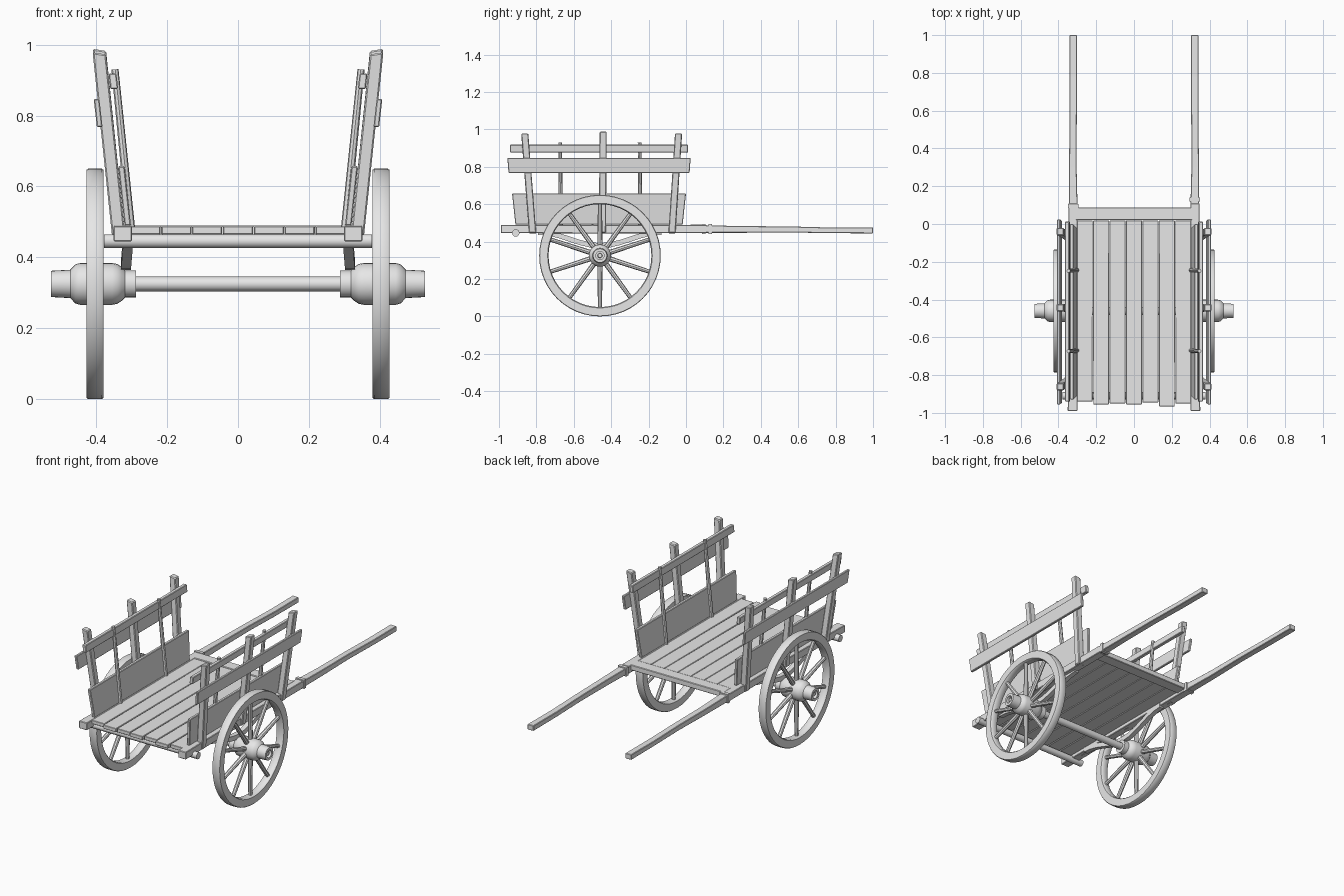
import bpy, bmesh, math
from mathutils import Vector

cube = bpy.data.objects.get("Cube")
if cube:
    bpy.data.objects.remove(cube, do_unlink=True)

mat = bpy.data.materials.new("plain grey wood")
mat.use_nodes = True
GREY = (0.8, 0.8, 0.8, 1)
mat.diffuse_color = GREY
mat.node_tree.nodes["Principled BSDF"].inputs["Base Color"].default_value = GREY

AXLE_Y, AXLE_Z, WHEEL_X = -0.46, 0.325, 0.403


def loft(name, rings, loop=False, smooth=False, mirror=True, bevel=0.0):
    """Skin a list of point rings; loop joins the last ring to the first."""
    bm = bmesh.new()
    vs = [[bm.verts.new(p) for p in ring] for ring in rings]
    n = len(vs[0])
    pairs = list(zip(vs, vs[1:])) + ([(vs[-1], vs[0])] if loop else [])
    for a, b in pairs:
        for i in range(n):
            j = (i + 1) % n
            bm.faces.new((a[i], a[j], b[j], b[i]))
    if not loop:
        bm.faces.new(vs[0])
        bm.faces.new(vs[-1])
    bmesh.ops.recalc_face_normals(bm, faces=bm.faces)
    mesh = bpy.data.meshes.new(name)
    bm.to_mesh(mesh)
    bm.free()
    mesh.materials.append(mat)
    ob = bpy.data.objects.new(name, mesh)
    bpy.context.collection.objects.link(ob)
    if smooth:
        bpy.ops.object.select_all(action='DESELECT')
        ob.select_set(True)
        bpy.context.view_layer.objects.active = ob
        bpy.ops.object.shade_smooth_by_angle(angle=math.radians(40))
    if bevel:
        mod = ob.modifiers.new("worn_edges", 'BEVEL')
        mod.width, mod.segments = bevel, 1
    if mirror:
        ob.modifiers.new("other_side", 'MIRROR')
    return ob


def lathe(name, profile, seg=40, **kw):
    """Turn (x, radius) points about the wheel axis."""
    rings = []
    for x, r in profile:
        rings.append([(x, AXLE_Y + r * math.cos(t), AXLE_Z + r * math.sin(t))
                      for t in (math.tau * i / seg for i in range(seg))])
    return loft(name, rings, smooth=True, **kw)


def rod(name, a, b, ra, rb, seg=8, **kw):
    """Tapered round stick from a to b."""
    a, b = Vector(a), Vector(b)
    q = (b - a).to_track_quat('Z', 'Y')
    rings = [[c + q @ Vector((r * math.cos(math.tau * i / seg), r * math.sin(math.tau * i / seg), 0))
              for i in range(seg)] for c, r in ((a, ra), (b, rb))]
    return loft(name, rings, smooth=True, **kw)


def along_y(name, stations, **kw):
    """Rectangular timber through stations (y, x, z, half width, half height)."""
    rings = [[(x + sx * w, y, z + sz * h) for sx, sz in ((-1, -1), (1, -1), (1, 1), (-1, 1))]
             for y, x, z, w, h in stations]
    return loft(name, rings, **kw)


def board(name, low, high, y0, y1, thick, flare=0.0):
    """Leaning side board; low and high are (x, z) of its inner face."""
    rings = []
    for y, s in ((y0, 1), (y1, -1)):
        yl, yh = y + s * flare, y
        rings.append([(low[0], yl, low[1]), (low[0] + thick, yl, low[1]),
                      (high[0] + thick, yh, high[1]), (high[0], yh, high[1])])
    return loft(name, rings, bevel=0.003)


# Wheels: rim, hub, spokes
lathe("wheel_rim", [(0.38, 0.28), (0.38, 0.322), (0.384, 0.325), (0.423, 0.325),
                    (0.427, 0.322), (0.427, 0.28), (0.42, 0.275), (0.387, 0.275)], seg=48, loop=True)
lathe("wheel_hub", [(0.287, 0.038), (0.318, 0.038), (0.328, 0.048), (0.34, 0.056), (0.355, 0.059),
                    (0.445, 0.059), (0.459, 0.055), (0.473, 0.04), (0.527, 0.037), (0.527, 0.022),
                    (0.505, 0.022), (0.505, 0.013), (0.52, 0.011)], seg=24)
SPOKES = 10
for i in range(SPOKES):
    t = math.tau * i / SPOKES + math.pi / 2
    c, s = math.cos(t), math.sin(t)
    rod("wheel_spoke", (WHEEL_X, AXLE_Y + 0.045 * c, AXLE_Z + 0.045 * s),
        (WHEEL_X, AXLE_Y + 0.285 * c, AXLE_Z + 0.285 * s), 0.014, 0.011)

# Axle and rear cross beam
rod("axle", (-0.3, AXLE_Y, AXLE_Z), (0.3, AXLE_Y, AXLE_Z), 0.021, 0.021, seg=12, mirror=False)
rod("rear_cross_beam", (-0.378, -0.91, 0.446), (0.378, -0.91, 0.446), 0.02, 0.02, seg=10, mirror=False)

# Curved axle bearers under the side rails
steps = 12
curve = []
for i in range(steps + 1):
    u = 2 * i / steps - 1
    drop = 0.5 + 0.5 * math.cos(math.pi * u)
    curve.append((AXLE_Y + 0.33 * u, 0.31 + 0.006 * drop, 0.45 - 0.072 * drop, 0.014, 0.014))
along_y("axle_bearer", curve, smooth=True)

# Side rails, pull shafts and the collars joining them
along_y("side_rail", [(-0.99, 0.325, 0.467, 0.026, 0.022), (-0.5, 0.322, 0.467, 0.023, 0.023),
                      (0.11, 0.322, 0.467, 0.024, 0.022)], bevel=0.003)
along_y("pull_shaft", [(0.1, 0.322, 0.467, 0.023, 0.02), (0.3, 0.324, 0.465, 0.02, 0.018),
                       (0.55, 0.322, 0.465, 0.019, 0.016), (0.78, 0.321, 0.46, 0.02, 0.015),
                       (1.0, 0.321, 0.46, 0.02, 0.016)], bevel=0.003)
for x, y in ((-0.322, 0.095), (0.322, 0.13)):
    along_y("shaft_collar", [(y - 0.01, x, 0.467, 0.027, 0.026), (y + 0.01, x, 0.467, 0.027, 0.026)],
            mirror=False)

# Floor planks with uneven rear ends, and the front cross plank
rear_ends = (-0.94, -0.955, -0.95, -0.955, -0.945, -0.965, -0.95)
pitch = 0.087
for i, y in enumerate(rear_ends):
    x = (i - 3) * pitch
    along_y("floor_plank", [(y, x, 0.476, 0.0415, 0.011), (0.018, x, 0.476, 0.0425, 0.011)],
            mirror=False, bevel=0.002)
along_y("front_cross_plank", [(0.02, 0, 0.474, 0.31, 0.016), (0.088, 0, 0.474, 0.31, 0.016)],
        mirror=False, bevel=0.003)

# Side posts, leaning outward; end posts also splay along the length
for y_low, y_high, top in ((-0.82, -0.862, 0.975), (-0.447, -0.443, 0.985), (-0.075, -0.04, 0.975)):
    rings = []
    for x, y, z in ((0.335, y_low, 0.445), (0.391, y_high, top)):
        rings.append([(x + sx * 0.019, y + sy * 0.019, z + sx * 0.003)
                      for sx, sy in ((-1, -1), (1, -1), (1, 1), (-1, 1))])
    loft("side_post", rings, bevel=0.004)

# Side boards, top rail and thin inner slats
board("lower_side_board", (0.302, 0.49), (0.32, 0.657), -0.93, 0.0, 0.018, flare=0.018)
board("outer_side_board", (0.382, 0.767), (0.391, 0.847), -0.955, 0.025, 0.016, flare=0.006)
board("top_side_rail", (0.338, 0.875), (0.343, 0.918), -0.94, 0.012, 0.022)
for y in (-0.67, -0.245):
    rod("inner_slat", (0.302, y, 0.48), (0.347, y - 0.003, 0.93), 0.012, 0.01)
